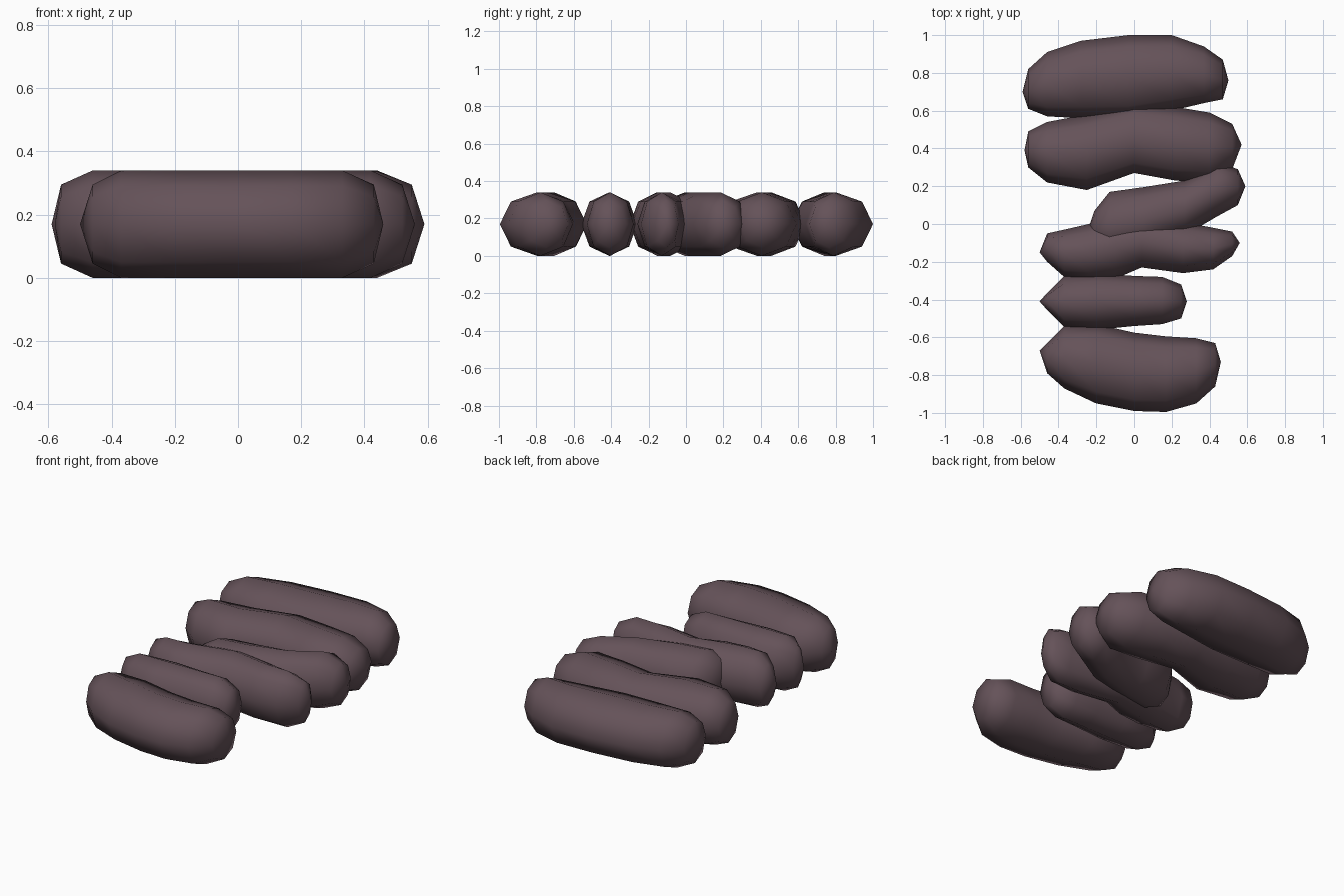
import bpy, bmesh, math

SIDES = 8
HALF_H = 0.17

mat = bpy.data.materials.new("dark_mauve")
mat.diffuse_color = (0.13, 0.085, 0.1, 1)


def lobe(name, left, right, rings):
    """Octagonal roll along x: end poles (x, y), rings (x, y_low, y_high)."""
    bm = bmesh.new()
    loops = []
    for i, (x, lo, hi) in enumerate(rings):
        h = HALF_H * (0.735 if i in (0, len(rings) - 1) else 1)
        c, r = (lo + hi) / 2, (hi - lo) / 2
        loops.append([bm.verts.new((x, c + r * math.cos(a), HALF_H + h * math.sin(a)))
                      for a in (2 * math.pi * k / SIDES for k in range(SIDES))])
    for a, b in zip(loops, loops[1:]):
        for k in range(SIDES):
            n = (k + 1) % SIDES
            bm.faces.new((a[k], a[n], b[n], b[k]))
    for pole, ring in ((left, loops[0]), (right, loops[-1])):
        p = bm.verts.new((pole[0], pole[1], HALF_H))
        for k in range(SIDES):
            bm.faces.new((p, ring[k], ring[(k + 1) % SIDES]))
    bmesh.ops.recalc_face_normals(bm, faces=bm.faces)
    for f in bm.faces:
        f.smooth = True
    me = bpy.data.meshes.new(name)
    bm.to_mesh(me)
    bm.free()
    me.materials.append(mat)
    ob = bpy.data.objects.new(name, me)
    bpy.context.collection.objects.link(ob)


# Rolls from back to front
lobe("back_roll", (-0.59, 0.70), (0.50, 0.76), [
    (-0.56, 0.61, 0.82), (-0.46, 0.57, 0.91), (-0.28, 0.56, 0.97), (-0.03, 0.56, 1.0),
    (0.20, 0.60, 1.0), (0.37, 0.64, 0.94), (0.47, 0.66, 0.87)])

lobe("second_roll", (-0.58, 0.39), (0.57, 0.42), [
    (-0.56, 0.30, 0.49), (-0.46, 0.22, 0.54), (-0.25, 0.18, 0.58), (0.0, 0.27, 0.64),
    (0.22, 0.23, 0.62), (0.40, 0.22, 0.59), (0.52, 0.29, 0.53)])

lobe("third_roll", (-0.24, -0.02), (0.59, 0.20), [
    (-0.21, -0.12, 0.07), (-0.13, -0.18, 0.17), (0.05, -0.15, 0.195),
    (0.27, -0.06, 0.23), (0.44, 0.04, 0.33), (0.55, 0.10, 0.29)])

lobe("fourth_roll", (-0.50, -0.15), (0.56, -0.10), [
    (-0.46, -0.20, -0.05), (-0.37, -0.28, -0.03), (-0.24, -0.30, 0.0), (-0.10, -0.29, 0.05),
    (0.04, -0.23, 0.06), (0.26, -0.26, 0.01), (0.42, -0.24, -0.02), (0.52, -0.17, -0.04)])

lobe("fifth_roll", (-0.50, -0.41), (0.28, -0.41), [
    (-0.46, -0.455, -0.365), (-0.37, -0.545, -0.275), (-0.20, -0.56, -0.26),
    (0.0, -0.54, -0.275), (0.15, -0.53, -0.28), (0.25, -0.50, -0.32)])

lobe("front_roll", (-0.50, -0.67), (0.46, -0.73), [
    (-0.46, -0.79, -0.63), (-0.37, -0.87, -0.54), (-0.20, -0.95, -0.53), (0.0, -0.99, -0.575),
    (0.17, -0.995, -0.595), (0.33, -0.95, -0.605), (0.43, -0.86, -0.63)])
